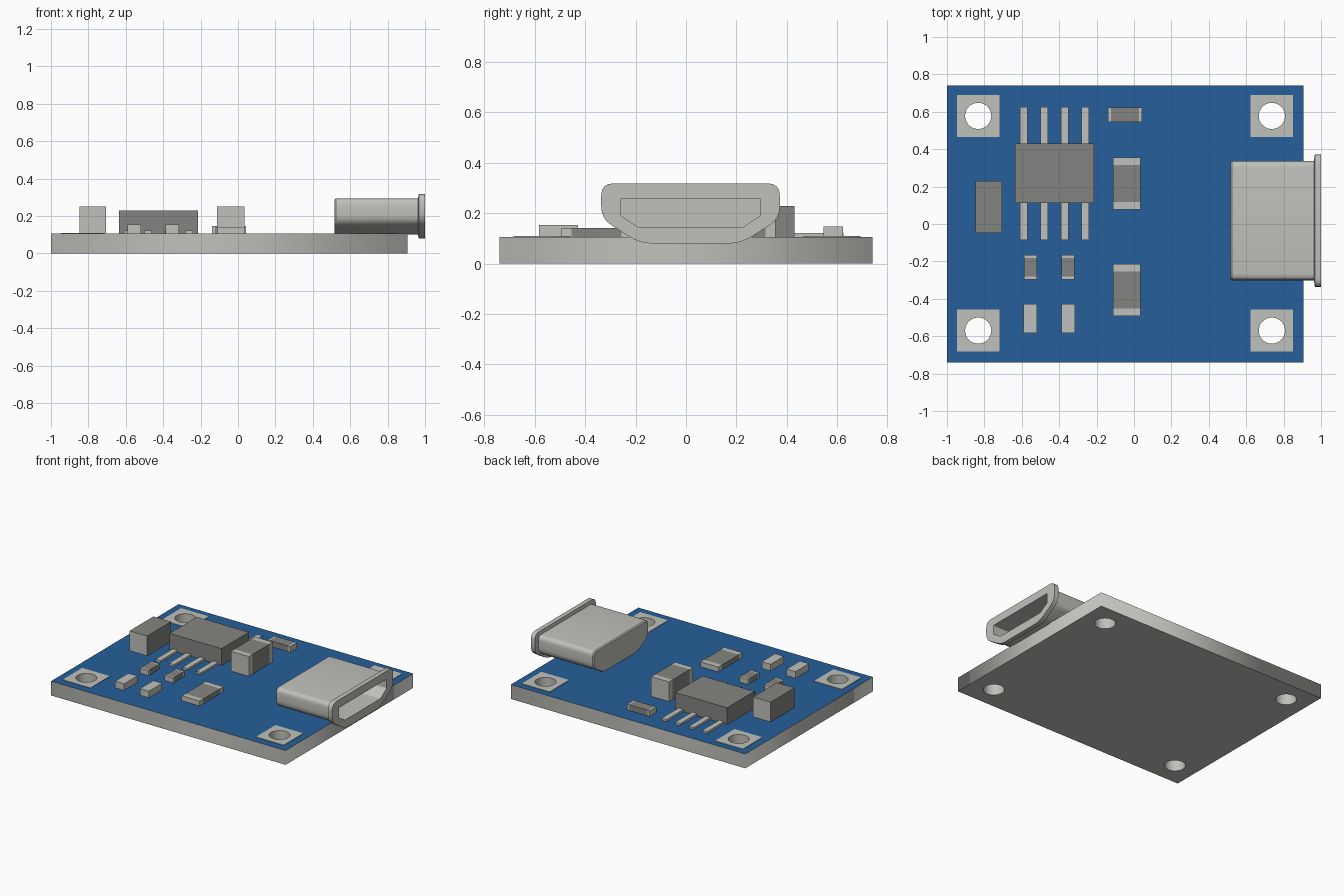
import bpy, bmesh, math
from mathutils import Vector

if "Cube" in bpy.data.objects:
    bpy.data.objects.remove(bpy.data.objects["Cube"])


def material(name, rgb):
    m = bpy.data.materials.new(name)
    m.diffuse_color = (*[(c / 255) ** 2.2 for c in rgb], 1)
    m.use_nodes = True
    m.node_tree.nodes["Principled BSDF"].inputs["Base Color"].default_value = m.diffuse_color
    return m


LIGHT = material("light grey", (191, 191, 186))
DARK = material("dark grey", (131, 131, 128))
BLUE = material("board blue", (42, 95, 153))
TOP = 0.105  # upper surface of the board


def finish(name, bm, mats):
    bmesh.ops.recalc_face_normals(bm, faces=bm.faces)
    me = bpy.data.meshes.new(name)
    bm.to_mesh(me)
    bm.free()
    for m in mats:
        me.materials.append(m)
    ob = bpy.data.objects.new(name, me)
    bpy.context.collection.objects.link(ob)
    return ob


def loft(name, rings, mats, bands=None, caps=0):
    """Skin equal-length rings, close both ends; bands = material index per span."""
    bm = bmesh.new()
    rows = [[bm.verts.new(p) for p in r] for r in rings]
    n = len(rows[0])
    for k, (a, b) in enumerate(zip(rows, rows[1:])):
        for i in range(n):
            f = bm.faces.new((a[i], a[(i + 1) % n], b[(i + 1) % n], b[i]))
            f.material_index = bands[k] if bands else 0
    for r in (rows[0], rows[-1]):
        bm.faces.new(r).material_index = caps
    return finish(name, bm, mats)


def box(name, x0, x1, y0, y1, z1, mat):
    return loft(name, [[(x0, y0, z), (x1, y0, z), (x1, y1, z), (x0, y1, z)]
                       for z in (TOP, z1)], [mat])


def passive(name, x0, x1, y0, y1, z1, end, axis="y"):
    """Dark block with light terminals of length `end` at both ends of an axis."""
    lo, hi = (y0, y1) if axis == "y" else (x0, x1)
    stops = [lo, lo + end, hi - end, hi] if end else [lo, hi]
    if axis == "y":
        rings = [[(x0, s, TOP), (x1, s, TOP), (x1, s, z1), (x0, s, z1)] for s in stops]
    else:
        rings = [[(s, y0, TOP), (s, y1, TOP), (s, y1, z1), (s, y0, z1)] for s in stops]
    return loft(name, rings, [DARK, LIGHT], [1, 0, 1] if end else [0], 1)


def plate(name, loops, z0, z1, mats):
    """Flat plate from an outline and hole loops."""
    cu = bpy.data.curves.new(name, "CURVE")
    cu.dimensions, cu.fill_mode, cu.extrude = "2D", "BOTH", (z1 - z0) / 2
    for pts in loops:
        s = cu.splines.new("POLY")
        s.points.add(len(pts) - 1)
        for p, (x, y) in zip(s.points, pts):
            p.co = (x, y, 0, 1)
        s.use_cyclic_u = True
    tmp = bpy.data.objects.new(name + "_outline", cu)
    bpy.context.collection.objects.link(tmp)
    bpy.context.view_layer.update()
    dg = bpy.context.evaluated_depsgraph_get()
    me = bpy.data.meshes.new_from_object(tmp.evaluated_get(dg))
    bm = bmesh.new()
    bm.from_mesh(me)
    bpy.data.objects.remove(tmp)
    bpy.data.meshes.remove(me)
    bmesh.ops.remove_doubles(bm, verts=bm.verts, dist=1e-5)
    bmesh.ops.translate(bm, verts=bm.verts, vec=(0, 0, (z0 + z1) / 2))
    for f in bm.faces:  # last material goes on the upper face
        up = all(v.co.z > z1 - 1e-4 for v in f.verts)
        f.material_index = len(mats) - 1 if up else 0
    return finish(name, bm, mats)


def rect(x0, x1, y0, y1):
    return [(x0, y0), (x1, y0), (x1, y1), (x0, y1)]


def circle(x, y, r, n=32):
    return [(x + r * math.cos(2 * math.pi * i / n), y + r * math.sin(2 * math.pi * i / n))
            for i in range(n)]


# Circuit board with four drilled corners
holes = [(x, y) for x in (-0.833, 0.737) for y in (-0.57, 0.578)]
plate("board", [rect(-1, 0.905, -0.74, 0.74)] + [circle(x, y, 0.07) for x, y in holes],
      0, TOP, [LIGHT, BLUE])

# Solder pads around the holes
for x, y in holes:
    plate("solder_pad", [rect(x - 0.113, x + 0.113, y - 0.113, y + 0.113),
                         circle(x, y, 0.07)], TOP, TOP + 0.004, [LIGHT])

# Main chip with eight legs
box("main_chip", -0.635, -0.213, 0.113, 0.43, 0.228, DARK)
for x in (-0.59, -0.48, -0.37, -0.26):
    for y0, y1 in ((-0.085, 0.113), (0.43, 0.625)):
        box("chip_leg", x - 0.02, x + 0.02, y0, y1, 0.121, LIGHT)

# Capacitors and resistors
passive("tall_capacitor_left", -0.848, -0.705, -0.047, 0.23, 0.25, 0)
passive("tall_capacitor_middle", -0.112, 0.034, 0.077, 0.355, 0.25, 0.04)
passive("wide_resistor", -0.112, 0.034, -0.493, -0.215, 0.141, 0.04)
passive("back_resistor", -0.14, 0.043, 0.545, 0.622, 0.147, 0.016, "x")

# Pairs of small resistors and indicator lamps
for x in (-0.554, -0.352):
    passive("small_resistor", x - 0.035, x + 0.035, -0.298, -0.167, 0.142, 0.016)
    box("indicator_lamp", x - 0.036, x + 0.036, -0.582, -0.428, 0.154, LIGHT)


def socket_ring(x, w, top, shoulder, bottom, h, r, seg=4):
    """Six-sided socket section with rounded corners."""
    c = [Vector(p) for p in ((-h, bottom), (h, bottom), (w, shoulder),
                             (w, top), (-w, top), (-w, shoulder))]
    out = []
    for i, p in enumerate(c):
        a = p + (c[i - 1] - p).normalized() * r
        b = p + (c[(i + 1) % 6] - p).normalized() * r
        for k in range(seg + 1):
            t = k / seg
            q = a * (1 - t) ** 2 + p * 2 * t * (1 - t) + b * t * t
            out.append((x, q.x + 0.018, q.y))
    return out


# Charging socket: closed back, body, flared rim and hollow opening
body = (0.319, 0.293, 0.17, 0.1, 0.2, 0.035)
rim = (0.354, 0.318, 0.178, 0.08, 0.2, 0.048)
opening = (0.277, 0.259, 0.19, 0.143, 0.205, 0.006)
socket = loft("charging_socket", [
    socket_ring(0.515, 0.312, 0.286, 0.17, 0.104, 0.196, 0.033),
    socket_ring(0.523, *body), socket_ring(0.962, *body),
    socket_ring(0.967, *rim), socket_ring(1.0, *rim),
    socket_ring(1.0, *opening), socket_ring(0.56, *opening)], [LIGHT])
bpy.context.view_layer.objects.active = socket
socket.select_set(True)
bpy.ops.object.shade_smooth_by_angle(angle=math.radians(30))
